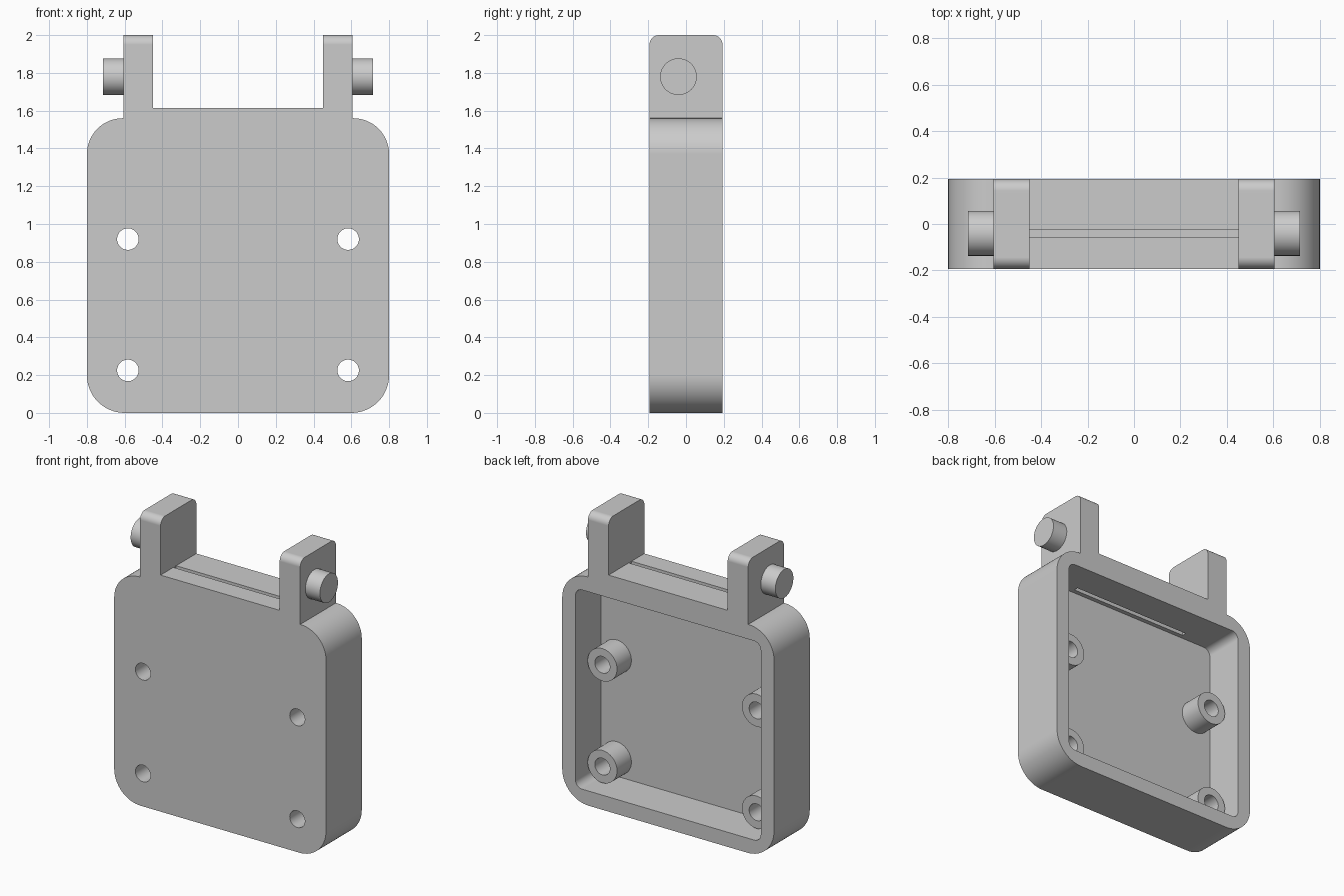
import bpy, bmesh
from math import sin, cos, pi
from mathutils import Vector

if "Cube" in bpy.data.objects:
    bpy.data.objects.remove(bpy.data.objects["Cube"])

HALF_DEPTH = 0.193
FLOOR_Y = -0.085

grey = bpy.data.materials.new("plain grey")
grey.use_nodes = True
grey.diffuse_color = (0.6, 0.6, 0.6, 1)
grey.node_tree.nodes["Principled BSDF"].inputs["Base Color"].default_value = (0.6, 0.6, 0.6, 1)


def make_object(name, bm):
    bmesh.ops.recalc_face_normals(bm, faces=bm.faces)
    mesh = bpy.data.meshes.new(name)
    bm.to_mesh(mesh)
    bm.free()
    mesh.materials.append(grey)
    obj = bpy.data.objects.new(name, mesh)
    bpy.context.collection.objects.link(obj)
    return obj


def rounded(corners, steps=16):
    """Outline from (x, z, radius) corners, each a right angle."""
    out = []
    for i, (x, z, r) in enumerate(corners):
        p = Vector((x, z))
        if r == 0:
            out.append(p)
            continue
        u = (Vector(corners[i - 1][:2]) - p).normalized()
        v = (Vector(corners[(i + 1) % len(corners)][:2]) - p).normalized()
        c = p + (u + v) * r
        for k in range(steps + 1):
            t = pi / 2 * k / steps
            out.append(c - r * (v * cos(t) + u * sin(t)))
    return out


def prism(outline, y0, y1):
    bm = bmesh.new()
    face = bm.faces.new([bm.verts.new((p.x, y0, p.y)) for p in outline])
    new = bmesh.ops.extrude_face_region(bm, geom=[face])["geom"]
    verts = [g for g in new if isinstance(g, bmesh.types.BMVert)]
    bmesh.ops.translate(bm, verts=verts, vec=(0, y1 - y0, 0))
    return bm


def cylinder(name, radius, start, end):
    a, b = Vector(start), Vector(end)
    bm = bmesh.new()
    bmesh.ops.create_cone(bm, cap_ends=True, segments=64, radius1=radius,
                          radius2=radius, depth=(b - a).length)
    bm.transform((b - a).to_track_quat('Z', 'Y').to_matrix().to_4x4())
    bmesh.ops.translate(bm, verts=bm.verts, vec=(a + b) / 2)
    return make_object(name, bm)


def cut(obj, cutter):
    mod = obj.modifiers.new("cut", 'BOOLEAN')
    mod.operation = 'DIFFERENCE'
    mod.solver = 'EXACT'
    mod.object = cutter
    with bpy.context.temp_override(object=obj, active_object=obj):
        bpy.ops.object.modifier_apply(modifier=mod.name)


def discard(obj):
    bpy.data.objects.remove(obj)


# Housing with raised ledge and two hinge lugs, as one outline
half = [(0.8, 0, 0.2), (0.8, 1.56, 0.19), (0.605, 1.56, 0), (0.605, 2, 0),
        (0.45, 2, 0), (0.45, 1.615, 0)]
mirrored = [(-x, z, r) for x, z, r in reversed(half)]
bm = prism(rounded(half + mirrored), -HALF_DEPTH, HALF_DEPTH)
top_edges = [e for e in bm.edges if all(v.co.z > 1.99 for v in e.verts)
             and abs(e.verts[0].co.y - e.verts[1].co.y) < 0.01]
bmesh.ops.bevel(bm, geom=top_edges, offset=0.05, segments=10, profile=0.5, affect='EDGES')
housing = make_object("housing", bm)

# Cavity open at the back
inner = [(0.7, 0.1, 0.05), (0.7, 1.46, 0.05), (-0.7, 1.46, 0.05), (-0.7, 0.1, 0.05)]
cavity = make_object("cavity_cutter", prism(rounded(inner, 8), FLOOR_Y, 0.4))
cut(housing, cavity)
discard(cavity)

# Narrow slot through the top wall
slot_outline = [(0.449, 1.4, 0), (0.449, 1.7, 0), (-0.449, 1.7, 0), (-0.449, 1.4, 0)]
slot = make_object("slot_cutter", prism(rounded(slot_outline), -0.055, -0.025))
cut(housing, slot)
discard(slot)

# Screw bosses with bores running through the front plate
parts = [housing]
for side, x in (("left", 0.583), ("right", -0.583)):
    for level, z in (("lower", 0.225), ("upper", 0.92)):
        boss = cylinder(f"{level}_{side}_boss", 0.111, (x, FLOOR_Y, z), (x, 0.07, z))
        bore = cylinder("bore_cutter", 0.057, (x, -0.4, z), (x, 0.4, z))
        cut(housing, bore)
        cut(boss, bore)
        discard(bore)
        parts.append(boss)

# Hinge pins on the outer faces of the lugs
for side, s in (("left", 1), ("right", -1)):
    parts.append(cylinder(f"{side}_hinge_pin", 0.097,
                          (s * 0.6, -0.04, 1.78), (s * 0.715, -0.04, 1.78)))

# Smooth curved walls, crisp edges
for obj in bpy.context.selected_objects:
    obj.select_set(False)
for obj in parts:
    obj.select_set(True)
bpy.context.view_layer.objects.active = housing
bpy.ops.object.shade_smooth_by_angle(angle=pi / 6)
for obj in parts:
    obj.modifiers.new("even_shading", 'WEIGHTED_NORMAL').keep_sharp = True
